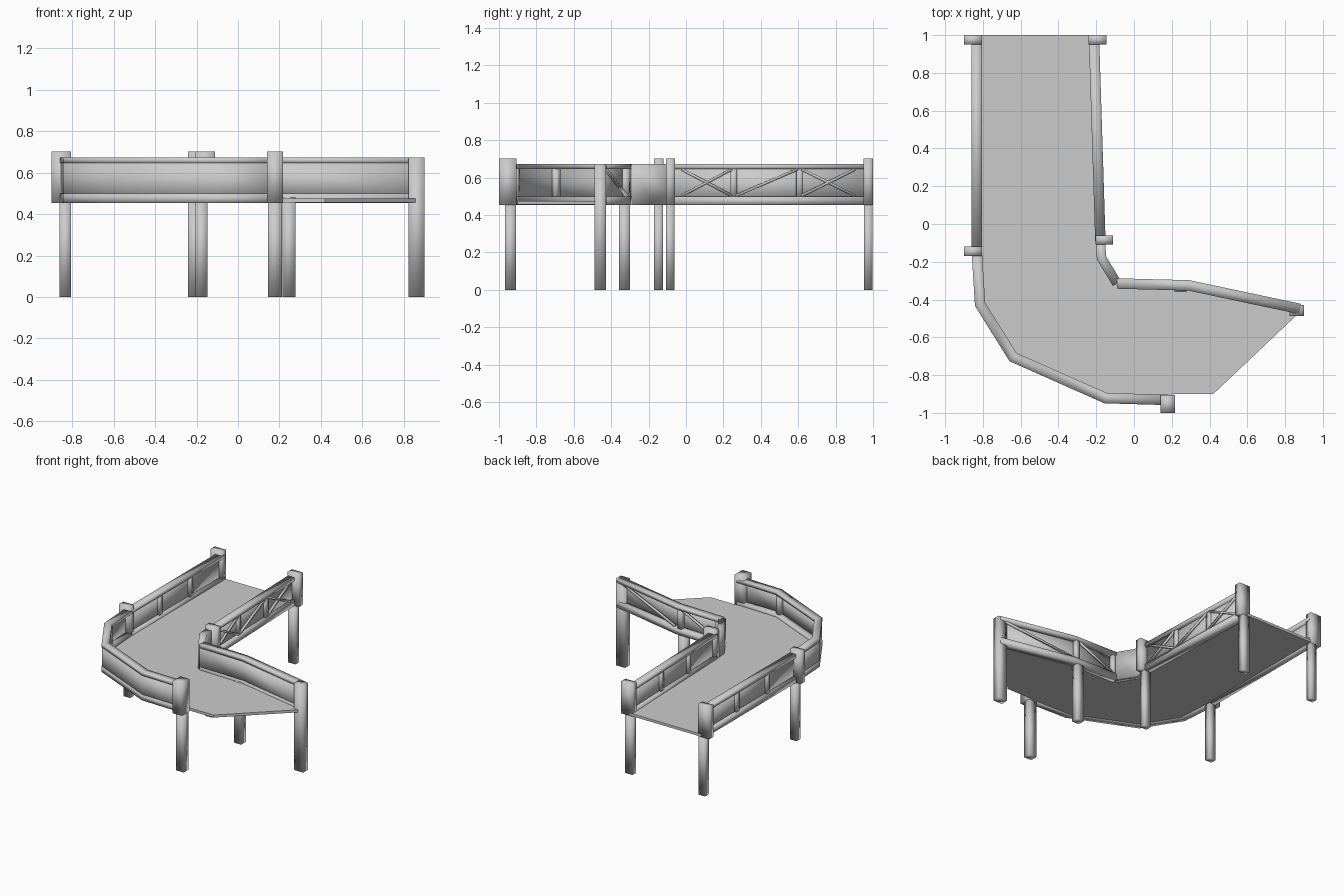
import bpy, bmesh
from mathutils import Vector

if "Cube" in bpy.data.objects:
    bpy.data.objects.remove(bpy.data.objects["Cube"])


def make(name, verts, faces, smooth=False):
    me = bpy.data.meshes.new(name)
    me.from_pydata([tuple(v) for v in verts], [], faces)
    bm = bmesh.new()
    bm.from_mesh(me)
    bmesh.ops.recalc_face_normals(bm, faces=bm.faces)
    bm.to_mesh(me)
    bm.free()
    for p in me.polygons:
        p.use_smooth = smooth
    ob = bpy.data.objects.new(name, me)
    bpy.context.collection.objects.link(ob)
    return ob


def ribbon(name, path, w, z0, z1, shift=0.0):
    """Mitred rectangular sweep along a plan path; shift moves it to the left."""
    pts = [Vector(p) for p in path]
    verts, faces = [], []
    for i, p in enumerate(pts):
        dirs = []
        if i:
            dirs.append((p - pts[i - 1]).normalized())
        if i < len(pts) - 1:
            dirs.append((pts[i + 1] - p).normalized())
        ns = [Vector((-d.y, d.x)) for d in dirs]
        n = sum(ns, Vector((0, 0))).normalized()
        n /= n.dot(ns[0])
        for s, z in ((-w / 2, z0), (w / 2, z0), (w / 2, z1), (-w / 2, z1)):
            q = p + n * (s + shift)
            verts.append((q.x, q.y, z))
    for i in range(len(pts) - 1):
        for k in range(4):
            a, b = i * 4 + k, i * 4 + (k + 1) % 4
            faces.append((a, b, b + 4, a + 4))
    e = len(verts)
    faces += [(3, 2, 1, 0), (e - 4, e - 3, e - 2, e - 1)]
    return make(name, verts, faces, True)


def box(name, x0, x1, y0, y1, z0, z1):
    return ribbon(name, [((x0 + x1) / 2, y0), ((x0 + x1) / 2, y1)], x1 - x0, z0, z1)


def brace(name, a, b, za, zb, side, t=0.014):
    """Thin diagonal bar from a to b, offset sideways to the rail's outer face."""
    a, b = Vector(a), Vector(b)
    d = (b - a).normalized()
    n = Vector((-d.y, d.x, 0)) * side
    p, q = Vector((*a, za)), Vector((*b, zb))
    up = (q - p).normalized().cross(Vector((-d.y, d.x, 0))).normalized() * t / 2
    side_v = Vector((-d.y, d.x, 0)) * t / 2
    verts = [c + n + s for c in (p, q)
             for s in (up + side_v, up - side_v, -up - side_v, -up + side_v)]
    faces = [(k, (k + 1) % 4, (k + 1) % 4 + 4, k + 4) for k in range(4)]
    make(name, verts, faces + [(3, 2, 1, 0), (4, 5, 6, 7)], True)


def lerp(a, b, t):
    return tuple(Vector(a).lerp(Vector(b), t))


def divider(name, a, b, t, w=0.035):
    h = w / 2 / (Vector(b) - Vector(a)).length
    ribbon(name, [lerp(a, b, t - h), lerp(a, b, t + h)], 0.045, 0.48, 0.66)


# Plan paths of the railings
left = [(-0.832, 0.99), (-0.832, -0.15)]
outer = [(-0.832, -0.15), (-0.815, -0.425), (-0.64, -0.705), (-0.15, -0.922), (0.2, -0.932)]
right = [(-0.212, 0.99), (-0.178, -0.09)]
inner = [(-0.178, -0.09), (-0.172, -0.18), (-0.09, -0.315)]
wing = [(-0.09, -0.315), (0.29, -0.325), (0.88, -0.45)]

# Deck slab with the flared exit wing
plan = left + outer[1:] + [(0.2, -0.9), (0.42, -0.9), (0.88, -0.465)] + wing[1::-1] \
    + inner[1::-1] + [right[0]]
plan[0], plan[-1] = (-0.832, 1.0), (-0.212, 1.0)
n = len(plan)
make("deck", [(x, y, z) for z in (0.455, 0.475) for x, y in plan],
     [tuple(range(n)), tuple(range(n, 2 * n))]
     + [(i, (i + 1) % n, (i + 1) % n + n, i + n) for i in range(n)])

# Top rails, bottom rails and infill panels
for name, path, shift in (("left", left, 0), ("outer_bend", outer, -0.02),
                          ("right", right, 0), ("exit", wing, -0.02)):
    ribbon(name + "_top_rail", path, 0.055, 0.645, 0.672)
    ribbon(name + "_bottom_rail", path, 0.055, 0.453, 0.498)
    ribbon(name + "_panel", path, 0.012, 0.46, 0.66, shift)
ribbon("inner_bend_wall", inner, 0.05, 0.453, 0.672)

# Upright dividers in the rails
for t in (0.355, 0.68):
    divider("right_divider", *right, t)
    divider("left_divider", *left, t)
for a, b in zip(outer[:-2], outer[1:-1]):
    divider("bend_divider", a, b, 0.97)
divider("exit_divider", wing[1], wing[0], 0.06)
divider("exit_inner_divider", wing[1], wing[0], 0.94)

# Diagonal braces on the outside of the right and exit rails
lo, hi = 0.503, 0.645
bays = [(0.08, 0.345, True), (0.365, 0.67, False), (0.69, 0.94, True)]
for t0, t1, cross in bays:
    a, b = lerp(*right, t0), lerp(*right, t1)
    brace("right_brace", a, b, hi, lo, 0.017)
    if cross:
        brace("right_brace", a, b, lo, hi, 0.017)
brace("exit_brace", lerp(wing[0], wing[1], 0.1), lerp(wing[0], wing[1], 0.9), lo, hi, 0.012)
brace("exit_brace", lerp(wing[1], wing[2], 0.04), lerp(wing[1], wing[2], 0.93), lo, hi, 0.012)

# Tall square posts above the deck
for x0, x1, y0, y1 in ((-0.9, -0.805, 0.95, 1.0), (-0.24, -0.145, 0.95, 1.0),
                       (-0.9, -0.805, -0.17, -0.12), (-0.205, -0.11, -0.108, -0.06),
                       (0.14, 0.218, -1.0, -0.905)):
    box("rail_post", x0, x1, y0, y1, 0.453, 0.702)

# Legs down to the ground
for x0, x1, y0, y1, top in ((-0.862, -0.805, 0.952, 0.998, 0.46),
                            (-0.24, -0.175, 0.952, 0.998, 0.46),
                            (-0.862, -0.805, -0.17, -0.122, 0.46),
                            (-0.205, -0.148, -0.108, -0.062, 0.46),
                            (0.145, 0.212, -0.968, -0.91, 0.46),
                            (0.215, 0.277, -0.358, -0.3, 0.48),
                            (0.822, 0.9, -0.488, -0.428, 0.672)):
    box("leg", x0, x1, y0, y1, 0.0, top)
